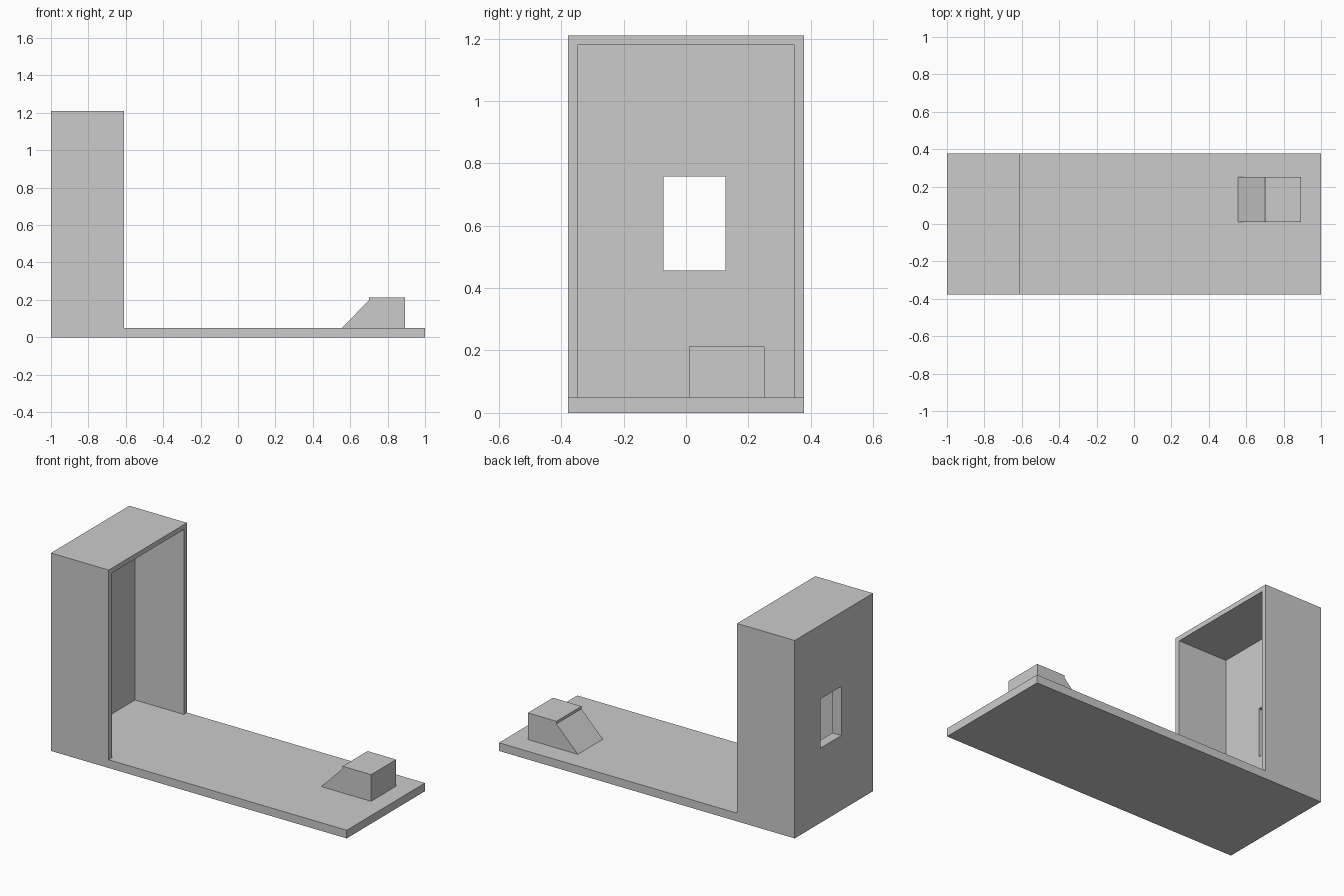
import bpy
import bmesh

cube = bpy.data.objects.get("Cube")
if cube:
    bpy.data.objects.remove(cube, do_unlink=True)

grey = bpy.data.materials.new("plain grey")
grey.use_nodes = True
COLOUR = (0.6, 0.6, 0.6, 1)
grey.diffuse_color = COLOUR
grey.node_tree.nodes["Principled BSDF"].inputs["Base Color"].default_value = COLOUR


def prism(name, profile, y0, y1):
    """Extrude an x-z outline from y0 to y1."""
    bm = bmesh.new()
    face = bm.faces.new([bm.verts.new((x, y0, z)) for x, z in profile])
    result = bmesh.ops.extrude_face_region(bm, geom=[face])
    verts = [v for v in result["geom"] if isinstance(v, bmesh.types.BMVert)]
    bmesh.ops.translate(bm, verts=verts, vec=(0, y1 - y0, 0))
    bmesh.ops.recalc_face_normals(bm, faces=bm.faces)
    mesh = bpy.data.meshes.new(name)
    bm.to_mesh(mesh)
    bm.free()
    mesh.materials.append(grey)
    obj = bpy.data.objects.new(name, mesh)
    bpy.context.collection.objects.link(obj)
    return obj


def box(name, x0, x1, y0, y1, z0, z1):
    return prism(name, [(x0, z0), (x1, z0), (x1, z1), (x0, z1)], y0, y1)


def cut(target, cutter):
    mod = target.modifiers.new(cutter.name, "BOOLEAN")
    mod.operation = "DIFFERENCE"
    mod.solver = "EXACT"
    mod.object = cutter
    cutter.hide_render = True
    cutter.hide_set(True)


HALF_W, FLOOR, HEIGHT = 0.378, 0.05, 1.21
FRONT, WALL, BACK_WALL = -0.61, 0.03, 0.06

# Base slab, running out from the booth
box("base_slab", FRONT, 1, -HALF_W, HALF_W, 0, FLOOR)

# Upright booth, open towards +x, with a window in its back wall
booth = box("booth", -1, FRONT, -HALF_W, HALF_W, 0, HEIGHT)
cut(booth, box("booth_hollow", -1 + BACK_WALL, FRONT + 0.1,
               -HALF_W + WALL, HALF_W - WALL, FLOOR, HEIGHT - WALL))
cut(booth, box("window_opening", -1.1, -0.85, -0.072, 0.127, 0.457, 0.757))

# Block with a sloped front and a small lip
prism("ramp_block", [(0.555, FLOOR), (0.893, FLOOR), (0.893, 0.213),
                     (0.70, 0.213), (0.70, 0.197)], 0.01, 0.252)
